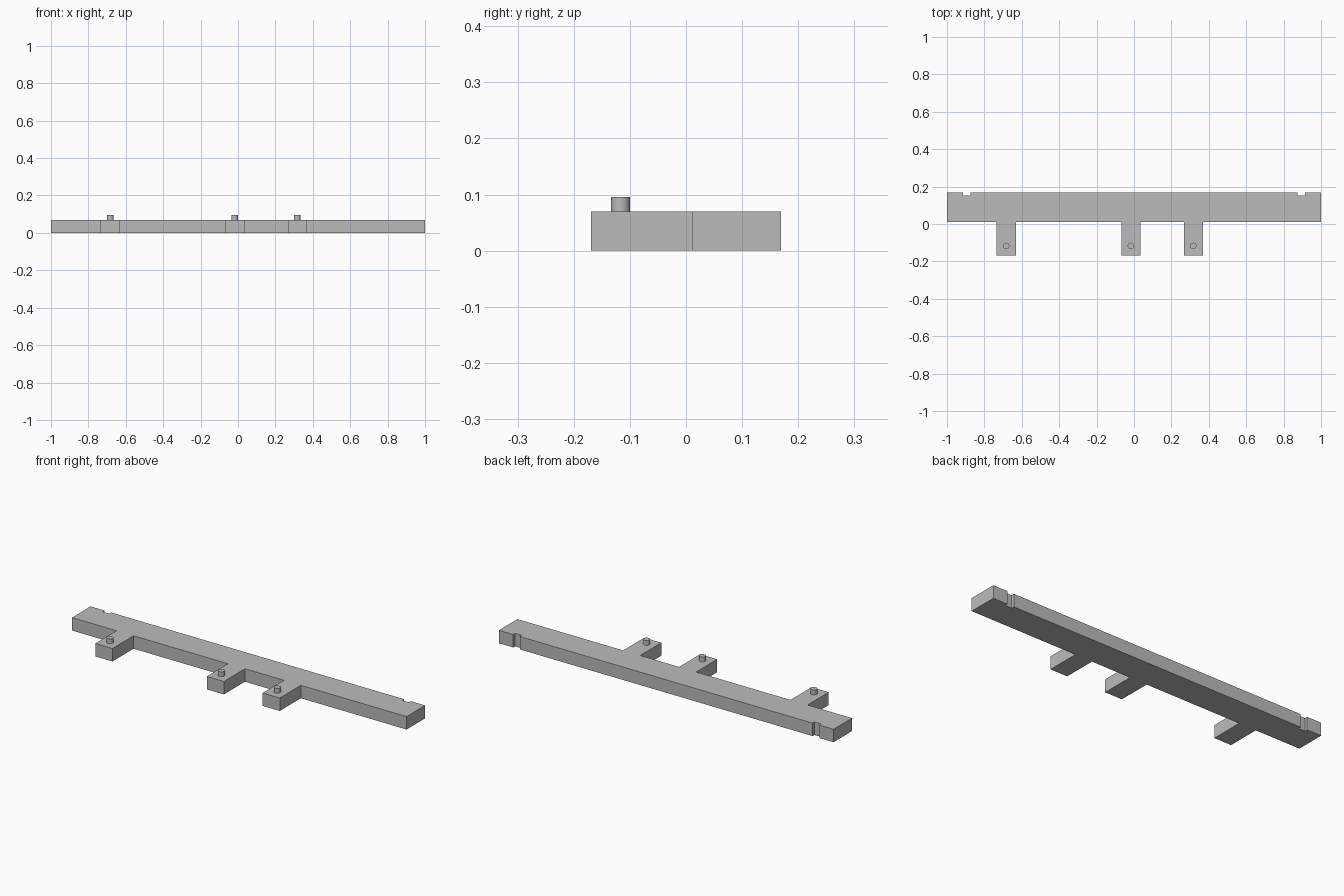
import bpy
import bmesh

cube = bpy.data.objects.get("Cube")
if cube:
    bpy.data.objects.remove(cube, do_unlink=True)

FRONT, STEP, BACK = -0.169, 0.011, 0.169
HEIGHT, PEG_TOP = 0.07, 0.096
TAB_CENTRES = (-0.683, -0.017, 0.317)
TAB_HALF = 0.051
NOTCH_IN, NOTCH_OUT, NOTCH_DEPTH = 0.875, 0.915, 0.016

grey = bpy.data.materials.new("plain grey")
grey.use_nodes = True
colour = (0.5, 0.5, 0.5, 1)
grey.diffuse_color = colour
grey.node_tree.nodes["Principled BSDF"].inputs["Base Color"].default_value = colour


def add_object(name, bm):
    bmesh.ops.recalc_face_normals(bm, faces=bm.faces)
    mesh = bpy.data.meshes.new(name)
    bm.to_mesh(mesh)
    bm.free()
    mesh.materials.append(grey)
    obj = bpy.data.objects.new(name, mesh)
    bpy.context.collection.objects.link(obj)
    return obj


# Rail outline: front edge with tabs, then back edge with two notches
outline = [(-1, STEP)]
for x in TAB_CENTRES:
    left, right = x - TAB_HALF, x + TAB_HALF
    outline += [(left, STEP), (left, FRONT), (right, FRONT), (right, STEP)]
outline += [(1, STEP), (1, BACK)]
floor = BACK - NOTCH_DEPTH
for a, b in ((NOTCH_OUT, NOTCH_IN), (-NOTCH_IN, -NOTCH_OUT)):
    outline += [(a, BACK), (a, floor), (b, floor), (b, BACK)]
outline.append((-1, BACK))

bm = bmesh.new()
base = bm.faces.new([bm.verts.new((x, y, 0)) for x, y in outline])
top = bmesh.ops.extrude_face_region(bm, geom=[base], use_keep_orig=True)["geom"]
bmesh.ops.translate(bm, vec=(0, 0, HEIGHT),
                    verts=[v for v in top if isinstance(v, bmesh.types.BMVert)])
add_object("notched_rail", bm)

# Round locating peg on each tab
for number, x in enumerate(TAB_CENTRES, 1):
    bm = bmesh.new()
    bmesh.ops.create_cone(bm, cap_ends=True, segments=32, radius1=0.017,
                          radius2=0.017, depth=PEG_TOP - HEIGHT)
    bmesh.ops.translate(bm, vec=(x, -0.117, (PEG_TOP + HEIGHT) / 2), verts=bm.verts)
    peg = add_object(f"tab_peg_{number}", bm)
    bpy.ops.object.select_all(action="DESELECT")
    peg.select_set(True)
    bpy.context.view_layer.objects.active = peg
    bpy.ops.object.shade_smooth_by_angle()
